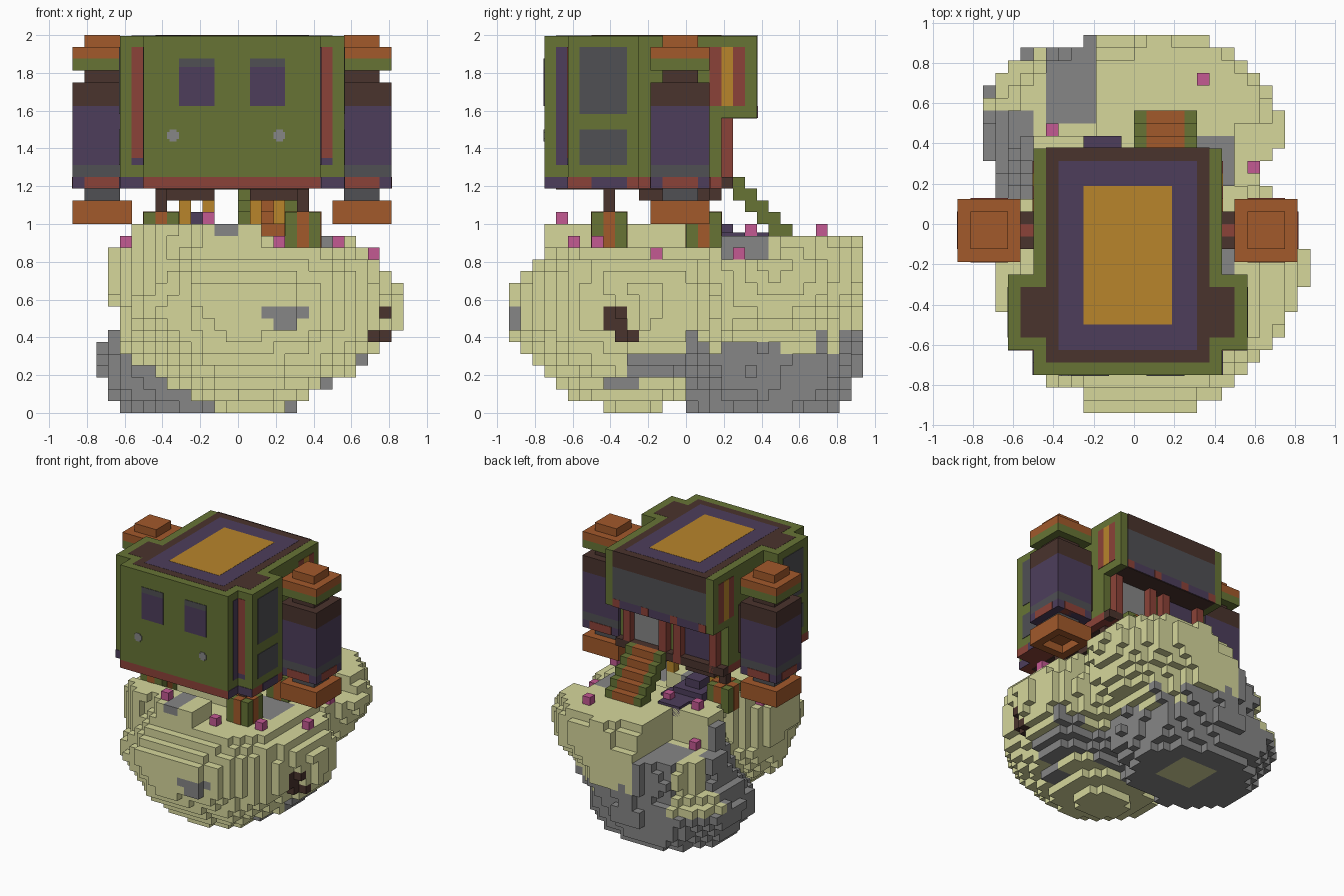
import bpy
import bmesh
from mathutils import Vector, noise

U = 1 / 16  # one block
if "Cube" in bpy.data.objects:
    bpy.data.objects.remove(bpy.data.objects["Cube"])


def material(name, *rgb):
    m = bpy.data.materials.new(name)
    m.use_nodes = True
    m.diffuse_color = (*rgb, 1)
    m.node_tree.nodes["Principled BSDF"].inputs["Base Color"].default_value = (*rgb, 1)
    return m


KHAKI = material("khaki stone", .67, .68, .33)
GREY = material("grey stone", .24, .24, .24)
GREEN = material("moss green", .135, .175, .036)
PURPLE = material("dark purple", .074, .048, .105)
GOLD = material("gold", .48, .235, .024)
ORANGE = material("copper", .36, .1, .024)
BROWN = material("dark brown", .068, .033, .026)
RED = material("brick red", .26, .055, .04)
SLATE = material("slate", .08, .08, .088)
PINK = material("pink", .55, .1, .29)


def box(name, x, y, z, mat):
    """Box from (low, high) ranges measured in blocks."""
    bm = bmesh.new()
    bmesh.ops.create_cube(bm, size=1)
    for v in bm.verts:
        v.co = Vector([U * (r[0] if c < 0 else r[1]) for r, c in zip((x, y, z), v.co)])
    me = bpy.data.meshes.new(name)
    bm.to_mesh(me)
    bm.free()
    me.materials.append(mat)
    ob = bpy.data.objects.new(name, me)
    bpy.context.collection.objects.link(ob)
    return ob


def pair(name, x, y, z, mat):
    """The same box on both sides of the house."""
    box("left_" + name, x, y, z, mat)
    box("right_" + name, (-1 - x[1], -1 - x[0]), y, z, mat)


def square(name, x, y, r, z, mat):
    pair(name, (x - r, x + r), (y - r, y + r), z, mat)


T = .06  # plate thickness in blocks
ROOF = 32 - T

# House body with side bays and rear overhang
box("house_body", (-8, 7), (-12, 3), (20, ROOF), GREEN)
box("rear_overhang", (-8, 7), (3, 6), (25, ROOF), GREEN)
pair("side_bay", (7, 9), (-10, -4), (20, ROOF), GREEN)
box("base_trim", (-8, 7), (-12, 3), (19, 20), RED)
pair("bay_trim", (7, 9), (-10, -4), (19, 20), RED)
pair("bay_trim_purple", (9, 9 + T), (-8, -5), (19, 20), PURPLE)
pair("bay_trim_corner", (7, 9), (-10 - T, -10), (19, 20), PURPLE)
pair("front_trim_corner", (7, 7 + T), (-12, -10), (19, 20), PURPLE)
box("underside", (-7, 6), (-11, 2), (19 - T, 19), BROWN)

# Roof inlay
box("roof_brown", (-7, 6), (-11, 6), (31, ROOF + T / 3), BROWN)
pair("roof_bay_brown", (6, 8), (-9, -5), (31, ROOF + T / 3), BROWN)
box("roof_purple", (-6, 5), (-10, 5), (31, ROOF + T * .6), PURPLE)
box("roof_gold", (-4, 3), (-8, 3), (31, 32), GOLD)

# Front windows, lamps and stripes
pair("window", (1, 4), (-12 - T, -12), (26, 29.3), PURPLE)
pair("window_top", (1, 4), (-12 - T, -12), (29.3, 30), SLATE)
for x in (-6, 3):
    box("front_lamp", (x, x + 1), (-12 - T, -12), (23.2, 23.8), GREY)
    box("front_lamp_core", (x + .2, x + .8), (-12 - T, -12), (23, 24), GREY)
pair("front_stripe", (7, 8), (-10 - T, -10), (21.6, 31), RED)
pair("front_stripe_foot", (7, 8), (-10 - T, -10), (21, 21.6), PURPLE)

# Side panels
pair("side_stripe", (7, 7 + T), (-11, -10), (21, 31), PURPLE)
pair("upper_side_panel", (9, 9 + T), (-9, -5), (25.3, 31), SLATE)
pair("lower_side_panel", (9, 9 + T), (-9, -5), (21, 24), SLATE)
for i, mat in enumerate((RED, GOLD, RED)):
    pair("rear_side_stripe", (7, 7 + T), (2 + i, 3 + i), (26, 31), mat)

# Back panel, trim, door and columns
box("back_panel", (-7, 6), (6, 6 + T), (26, 30), SLATE)
box("back_band", (-7, 6), (6, 6 + T), (30, 32), BROWN)
box("back_trim", (-7, 6), (6, 6 + T), (25, 26), PURPLE)
for x in (5, 1):
    pair("back_trim_red", (x, x + 1), (6 + T, 6 + T * 1.4), (25, 26), RED)
box("overhang_underside", (-7, 6), (3, 6), (25 - T, 25), BROWN)
box("porch_floor", (-8, 7), (3, 4), (19, 20), BROWN)
box("door", (1, 5), (3, 3 + T), (20, 25), GREY)
box("back_wall", (-6, -2), (3, 3 + T), (20, 25), PURPLE)
for x in (5, 0):
    pair("back_column", (x, x + 1), (3, 4), (19, 25), RED)

# Side pods
X, Y = 10.5, -.5
for name, r, low, high, mat in (
        ("nozzle", 2.5, 17, 18, ORANGE), ("neck", 1.5, 18, 19, SLATE),
        ("base_ring", 2.5, 19, 20, PURPLE), ("slate_ring", 2.5, 20, 21, SLATE),
        ("barrel", 2.5, 21, 26, PURPLE), ("brown_ring", 2.5, 26, 28, BROWN),
        ("upper_neck", 1.5, 28, 29, BROWN), ("green_ring", 2.5, 29, 30, GREEN),
        ("cap", 2.5, 30, 31, ORANGE), ("cap_top", 1.5, 31, 32, ORANGE)):
    square("pod_" + name, X, Y, r, (low, high), mat)
pair("pod_ring_inset_x", (8 - T, 13 + T), (-2, 1), (19, 20), RED)
pair("pod_ring_inset_y", (9, 12), (-3 - T, 2 + T), (19, 20), RED)
for y in (-3, 1):
    pair("nozzle_rim", (8, 13), (y, y + 1), (16, 17), ORANGE)
for x in (8, 12):
    pair("nozzle_rim", (x, x + 1), (-2, 1), (16, 17), ORANGE)
pair("pod_arm", (7, 8), (-2, 1), (21, 27), BROWN)
pair("pod_arm_stripe", (7, 8), (-1, 0), (27, 27 + T), RED)

# Legs and feet
for y in (-6.5, 1.5):
    square("leg", 5.5, y, .5, (17, 19), BROWN)
    square("foot", 5.5, y, 1.5, (14, 17), GREEN)
    pair("foot_inset_x", (4 - T, 7 + T), (y - .5, y + .5), (14, 17 + T), ORANGE)
    pair("foot_inset_y", (5, 6), (y - 1.5 - T, y + 1.5 + T), (14, 17 + T), ORANGE)

# Gear hanging under the floor
pair("under_block", (1, 5), (-4, 3), (18, 19), BROWN)
for x in (1, 3):
    pair("gold_post", (x, x + 1), (0, 1), (16, 18), GOLD)

# Rear stairs
for k in range(5):
    y, z = (4 + k, 5 + k), (18 - k, 20 - k)
    for x in (0, 4):
        box("stair_rail", (x, x + 1), y, z, GREEN)
    box("stair_tread", (1, 4), y, z, ORANGE)

# Boulder lumps: centre x, y, radii x, y, then lowest, widest and highest level
LUMPS = (
    (1.2, -4.5, 11.4, 10.7, 0, 8.8, 20),     # front mass, tapering to its own foot
    (5, -2.5, 9, 6.5, 2, 8.8, 20),           # left bulge
    (-4.2, -4, 7.1, 7, 5, 11, 34),           # upper right flank
    (-1, 7.2, 8.7, 7.9, 0, 8, 22),           # rear mass
    (3, 7.6, 8.4, 7.6, 5, 12.5, 19),         # rear shelf
    (-2.8, 6.8, 9.4, 8.2, -3, 4.5, 10),      # grey foot
)


def top_level(x, y):
    if x < -3 and y > 6:
        return 11
    if x >= 8 and 2 < y < 8:
        return 13
    if y > 2:
        return 15
    if -9 <= x < 2 and (-12 <= y < -8 or -5 <= y < 1):
        return 16
    level = 15 if x < 3 or (x < 8 and -5 <= y < 0) else 14
    return min(level, 24 - x, 26 + y, 25 + x, 14 - (x > 9))


def inside(x, y, z):
    if z >= top_level(x, y):
        return False
    p = Vector((x + .5, y + .5, z + .5))
    wobble = 1 + .12 * noise.noise(p * .3)
    for cx, cy, rx, ry, low, mid, high in LUMPS:
        t = abs(p.z - mid) / abs((high if p.z > mid else low) - mid)
        if t < 1:
            reach = wobble * (1 - t ** 1.6) ** .55
            if ((p.x - cx) / rx) ** 2 + ((p.y - cy) / ry) ** 2 < reach ** 2:
                return True
    return False


def stone_colour(x, y, z):
    n = noise.noise(Vector((x, y, z)) * .3)
    if 9 < x and ((-7 <= y < -5 and 7 <= z < 9) or (-6 <= y < -4 and z == 6)):
        return 2
    if (z == 0 and (x + 2) ** 2 + (y - 7) ** 2 < 9) or (x < -7 and y > 8 and 4 < z < 9):
        return 0
    grey = (
        (y >= 0 and z < 5.5 + 2 * n + (y > 12))          # rear foot
        or (-7 <= x < -3 and y > 7)                      # rear streak
        or (x < -8 and 1 < y < 9)                        # right flank
        or (x > 2 and -7 <= y < -4 and z == 2)           # left band
        or (x > 2 and -5 <= y < 2 and 3 <= z < 5)
        or (y < -11 and ((2 <= x < 6 and z == 8) or (3 <= x < 5 and z == 7)))
        or (z > 12 and 2 < x < 8 and (-5 <= y < 0 or 3 <= y < 7))
        or (z > 14 and -2 <= x < 0 and y < 1)
    )
    return 1 if grey else 0


cells = {(x, y, z) for x in range(-14, 14) for y in range(-15, 15)
         for z in range(16) if inside(x, y, z)}
bm = bmesh.new()
corners = {}


def corner(c):
    if c not in corners:
        corners[c] = bm.verts.new(Vector(c) * U)
    return corners[c]


for cell in sorted(cells):
    for axis in range(3):
        b, c = (axis + 1) % 3, (axis + 2) % 3
        for side in (0, 1):
            near = list(cell)
            near[axis] += 2 * side - 1
            if tuple(near) in cells:
                continue
            ring = []
            for i, j in ((0, 0), (1, 0), (1, 1), (0, 1)):
                q = list(cell)
                q[axis] += side
                q[b] += i
                q[c] += j
                ring.append(corner(tuple(q)))
            face = bm.faces.new(ring if side else ring[::-1])
            face.material_index = stone_colour(*cell)
me = bpy.data.meshes.new("boulder")
bm.to_mesh(me)
bm.free()
for mat in (KHAKI, GREY, BROWN):
    me.materials.append(mat)
bpy.context.collection.objects.link(bpy.data.objects.new("boulder", me))


# Flowers and a dark shrub resting on the boulder
for x, y in ((5, 11), (-7, 7), (9, 4), (-3, -11), (3, -10), (8, -8), (11, -3), (-10, -2), (-6, 5)):
    z = max((c[2] + 1 for c in cells if c[:2] == (x, y)), default=14)
    box("flower", (x, x + 1), (y, y + 1), (z, z + 1), PINK)
box("shrub_flower", (-2, -1), (5, 6), (15, 16), PINK)
for x, y, z in (((-5, -1), (1, 4), 16), ((-4, -2), (1, 3), 17), ((-5, 0), (3, 5), 15.3),
                ((-4, -1), (5, 7), 15.3)):
    box("shrub", x, y, (14, z), PURPLE)
